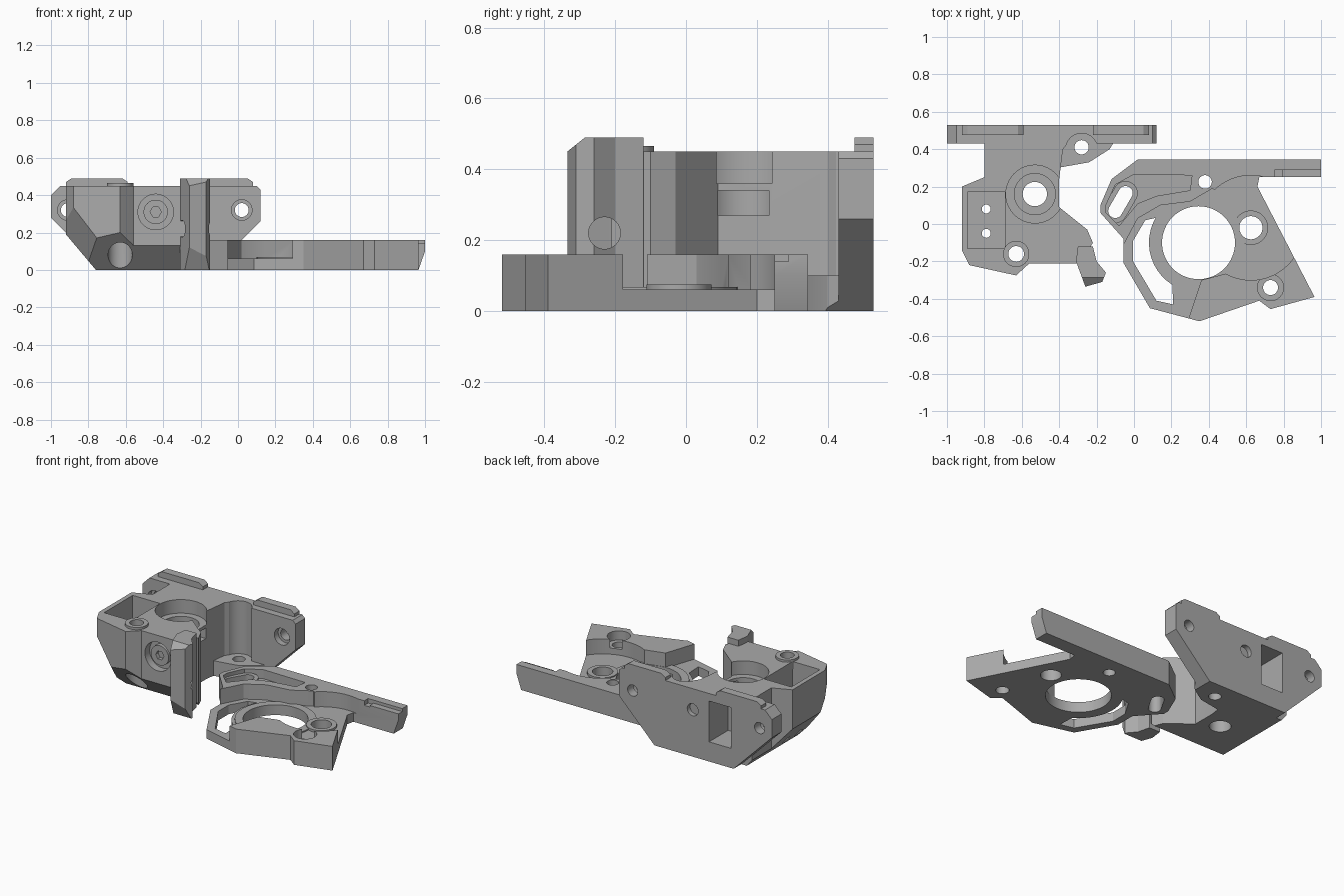
import bpy, bmesh
from math import cos, sin, pi, radians
from mathutils import Vector

cube = bpy.data.objects.get("Cube")
if cube:
    bpy.data.objects.remove(cube, do_unlink=True)

grey = bpy.data.materials.new("plain grey")
grey.use_nodes = True
colour = (0.40, 0.40, 0.40, 1)
grey.diffuse_color = colour
grey.node_tree.nodes["Principled BSDF"].inputs["Base Color"].default_value = colour


def prism(name, pts, lo, hi, axis="z"):
    """Extrude a flat outline along z, or an x-z outline along y."""
    bm = bmesh.new()
    place = (lambda p, h: (p[0], p[1], h)) if axis == "z" else (lambda p, h: (p[0], h, p[1]))
    low = [bm.verts.new(place(p, lo)) for p in pts]
    high = [bm.verts.new(place(p, hi)) for p in pts]
    bm.faces.new(low)
    bm.faces.new(high)
    n = len(pts)
    for i in range(n):
        j = (i + 1) % n
        bm.faces.new((low[i], low[j], high[j], high[i]))
    bmesh.ops.recalc_face_normals(bm, faces=bm.faces)
    mesh = bpy.data.meshes.new(name)
    bm.to_mesh(mesh)
    bm.free()
    mesh.materials.append(grey)
    ob = bpy.data.objects.new(name, mesh)
    bpy.context.collection.objects.link(ob)
    return ob


def circle(x, y, r, n=40):
    return [(x + r * cos(2 * pi * i / n), y + r * sin(2 * pi * i / n)) for i in range(n)]


def rect(x0, y0, x1, y1):
    return [(x0, y0), (x1, y0), (x1, y1), (x0, y1)]


def cut(ob, pts, lo, hi, axis="z", mode="DIFFERENCE"):
    """Carve (or add) a prism and discard the helper."""
    tool = prism("cutter", pts, lo, hi, axis)
    tool.hide_render = True
    mod = ob.modifiers.new("cut", "BOOLEAN")
    mod.operation = mode
    mod.solver = "EXACT"
    mod.object = tool
    bpy.context.view_layer.objects.active = ob
    bpy.ops.object.modifier_apply(modifier=mod.name)
    bpy.data.objects.remove(tool, do_unlink=True)


def slice_off(ob, point, normal):
    """Remove everything on the normal's side of a plane."""
    bm = bmesh.new()
    bm.from_mesh(ob.data)
    res = bmesh.ops.bisect_plane(bm, geom=bm.verts[:] + bm.edges[:] + bm.faces[:], dist=1e-5,
                                 plane_co=point, plane_no=Vector(normal).normalized(), clear_outer=True)
    rim = [e for e in res["geom_cut"] if isinstance(e, bmesh.types.BMEdge)]
    bmesh.ops.holes_fill(bm, edges=rim)
    bmesh.ops.recalc_face_normals(bm, faces=bm.faces)
    bm.to_mesh(ob.data)
    bm.free()


TOP = 0.45
# Housing: back mounting plate with sloped lower corners
plate = prism("back_plate", [(-0.72, 0), (-0.14, 0), (0.12, 0.26), (0.12, 0.43), (0.10, TOP),
                             (-0.95, TOP), (-1, 0.40), (-1, 0.28)], 0.43, 0.53, "y")

# Housing: main body
body = prism("main_body", [(-0.80, 0.45), (-0.80, 0.25), (-0.92, 0.20), (-0.92, -0.14), (-0.88, -0.22),
                           (-0.63, -0.275), (-0.57, -0.22), (-0.56, -0.21), (-0.28, -0.21), (-0.22, -0.10),
                           (-0.25, -0.03), (-0.40, 0.09), (-0.40, 0.24), (-0.38, 0.40), (-0.34, 0.45)], 0, TOP)
slice_off(body, (-0.92, 0, 0.19), (-0.19, 0, -0.16))
slice_off(body, (0, -0.275, 0.20), (0, -0.20, -0.19))
slice_off(body, (-0.90, -0.18, 0.30), (-1, -1, -0.6))

# Housing: arm and foot at the front
foot = prism("front_foot", [(-0.31, -0.20), (-0.26, -0.335), (-0.17, -0.31), (-0.15, -0.26),
                            (-0.20, -0.20), (-0.22, -0.12), (-0.30, -0.12)], 0, 0.49)
slice_off(foot, (0, -0.335, 0.12), (0, -0.12, -0.065))
slice_off(foot, (0, -0.335, TOP), (0, -0.04, 0.05))

# Housing: low shelf inside the plate
shelf = prism("lower_shelf", [(-0.41, 0.30), (-0.24, 0.33), (-0.13, 0.40), (-0.10, 0.45), (-0.41, 0.45)], 0, 0.10)
slice_off(shelf, (-0.14, 0, 0), (1, 0, -1))

# Raised rails on the plate's top edge
for name, x0, x1 in (("left_rail", -0.92, -0.59), ("right_rail", -0.22, 0.08)):
    prism(name, [(x0, TOP - 0.01), (x1, TOP - 0.01), (x1, 0.47), (x1 - 0.03, 0.49),
                 (x0 + 0.03, 0.49), (x0, 0.47)], 0.475, 0.53, "y")

# Stepped bearing bore
bore = (-0.53, 0.16)
cut(body, circle(*bore, 0.155), 0.36, 0.6)
cut(body, circle(*bore, 0.11), 0.16, 0.4)
cut(body, circle(*bore, 0.065), -0.1, 0.3)
cut(body, rect(-0.5, 0.09, -0.3, 0.235), 0.27, 0.34)
# Side pocket with two small holes
cut(body, rect(-0.89, -0.13, -0.69, 0.17), 0.27, 0.6)
for y in (-0.05, 0.08):
    cut(body, circle(-0.79, y, 0.024, 16), -0.1, 0.3)
# Front corner screw boss
cut(body, circle(-0.63, -0.16, 0.07), 0.40, 0.465, mode="UNION")
cut(body, circle(-0.63, -0.16, 0.042), -0.1, 0.6)
cut(body, circle(-0.63, -0.16, 0.065), -0.1, 0.20)
# Front screw recess with hexagonal socket
cut(body, circle(-0.44, 0.31, 0.095), -0.4, -0.16, "y")
prism("screw_head", circle(-0.44, 0.31, 0.065), -0.19, -0.15, "y")
socket = bpy.data.objects["screw_head"]
cut(socket, circle(-0.44, 0.31, 0.03, 6), -0.25, -0.165, "y")
# Cross hole in the foot
prism_x = prism("cutter", circle(0, 0, 0.045), -0.3, 0.3)
prism_x.rotation_euler = (0, radians(90), 0)
prism_x.location = (-0.2, -0.23, 0.22)
prism_x.hide_render = True
bpy.context.view_layer.update()
mod = foot.modifiers.new("cross hole", "BOOLEAN")
mod.object = prism_x
bpy.context.view_layer.objects.active = foot
bpy.ops.object.modifier_apply(modifier=mod.name)
bpy.data.objects.remove(prism_x, do_unlink=True)
# Rear window, shared by plate and body
for ob in (plate, body):
    cut(ob, rect(-0.70, 0.13, -0.54, 0.40), 0.33, 0.6, "y")
# Plate screw holes with front counterbores
for x in (0.02, -0.91):
    cut(plate, circle(x, 0.32, 0.037), 0.3, 0.6, "y")
    cut(plate, circle(x, 0.32, 0.055), 0.3, 0.47, "y")
cut(plate, circle(-0.42, 0.31, 0.04), 0.50, 0.6, "y")
# Scooped clearance and hole over the shelf
for ob in (plate, body):
    cut(ob, circle(-0.28, 0.40, 0.085), 0.10, 0.6)
for ob in (plate, shelf):
    cut(ob, circle(-0.28, 0.41, 0.038), -0.1, 0.3)

# Cover: full outline, then lowered areas carved to the floor
H, FLOOR = 0.16, 0.06
cover = prism("cover_plate", [(0.02, 0.345), (1.0, 0.345), (1.0, 0.25), (0.67, 0.25), (0.66, 0.20),
                              (0.965, -0.39), (0.73, -0.455), (0.67, -0.41), (0.35, -0.52), (0.085, -0.45),
                              (-0.055, -0.21), (-0.055, -0.08), (-0.18, 0.06), (-0.18, 0.10), (-0.12, 0.24)], 0, H)
slice_off(cover, (1.0, 0, 0.10), (0.10, 0, -0.035))
cut(cover, circle(0.625, -0.02, 0.28, 64), FLOOR, 0.3)
cut(cover, [(-0.2, -0.13), (-0.06, -0.12), (0.02, 0.03), (0.14, 0.10), (0.30, 0.12), (0.42, 0.19),
            (0.55, 0.1), (0.55, -0.25), (0.36, -0.30), (0.26, -0.6), (-0.2, -0.6)], FLOOR, 0.3)
# Raised rim around the large hole, then the hole
cut(cover, circle(0.345, -0.10, 0.245, 64), FLOOR - 0.02, FLOOR + 0.008, mode="UNION")
cut(cover, circle(0.345, -0.10, 0.195, 64), -0.1, 0.3)
# Open slot between rim and outer frame
arc = [(0.345 + 0.265 * cos(radians(a)), -0.10 + 0.265 * sin(radians(a))) for a in range(150, 246, 8)]
cut(cover, arc + [(0.21, -0.43), (0.12, -0.41), (-0.005, -0.20), (-0.005, -0.09), (0.06, 0.02)], -0.1, 0.3)
# Shallow recess and slanted oblong slot
cut(cover, [(0.0, 0.265), (0.31, 0.26), (0.30, 0.18), (0.12, 0.15), (0.02, 0.11), (-0.08, -0.01),
            (-0.15, 0.06), (-0.15, 0.10), (-0.10, 0.21)], 0.10, 0.3)


def oblong(r):
    ends = ((-0.045, 0.165, -27), (-0.10, 0.07, 153))
    return [(x + r * cos(radians(a0 + a)), y + r * sin(radians(a0 + a)))
            for x, y, a0 in ends for a in range(0, 181, 15)]


cut(cover, oblong(0.065), 0.08, 0.135, mode="UNION")
cut(cover, oblong(0.038), -0.1, 0.3)
# Round holes: pivot boss, corner screw, small hole
cut(cover, circle(0.625, -0.02, 0.092), 0.04, 0.075, mode="UNION")
cut(cover, circle(0.625, -0.02, 0.062), -0.1, 0.3)
cut(cover, circle(0.73, -0.34, 0.07), 0.10, 0.3)
cut(cover, circle(0.73, -0.34, 0.04), -0.1, 0.3)
cut(cover, circle(0.38, 0.225, 0.036), -0.1, 0.3)
# Notch and lowered strip on the long tab
cut(cover, rect(0.75, 0.2, 0.79, 0.29), 0.13, 0.3)
cut(cover, rect(0.79, 0.2, 1.1, 0.29), 0.14, 0.3)

# Smooth round walls, keep edges sharp
for ob in [o for o in bpy.context.scene.objects if o.type == "MESH"]:
    bpy.ops.object.select_all(action="DESELECT")
    ob.select_set(True)
    bpy.context.view_layer.objects.active = ob
    bpy.ops.object.shade_smooth_by_angle(angle=radians(25))
